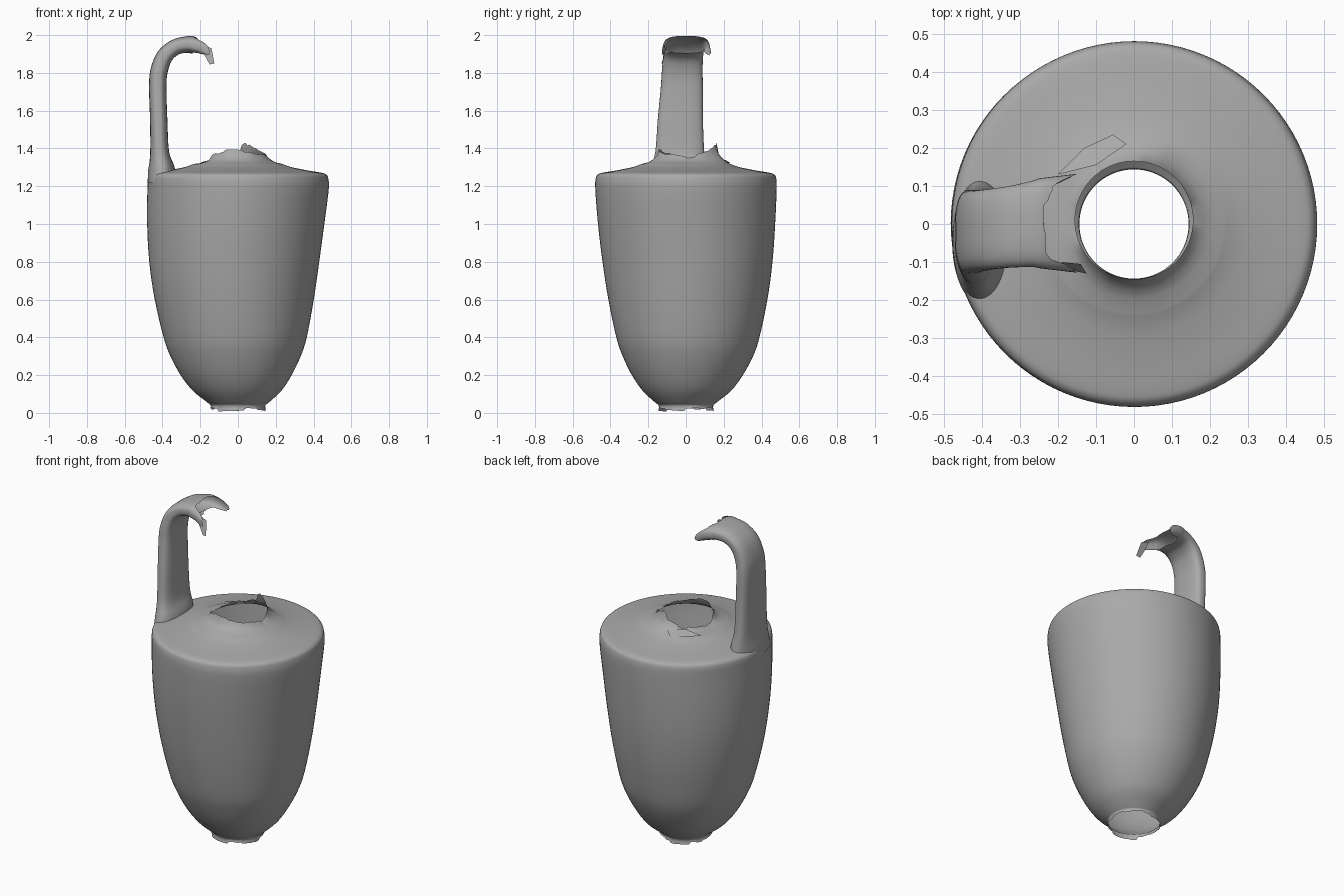
import bpy, math, random
from mathutils import Vector

if "Cube" in bpy.data.objects:
    bpy.data.objects.remove(bpy.data.objects["Cube"])

random.seed(4)
N = 96

# dark grey clay
clay = bpy.data.materials.new("dark_clay")
clay.diffuse_color = (0.4, 0.4, 0.4, 1)
clay.use_nodes = True
clay.node_tree.nodes["Principled BSDF"].inputs["Base Color"].default_value = clay.diffuse_color


def spline(pts, steps):
    """Catmull-Rom through tuples of any length."""
    out = []
    for i in range(len(pts) - 1):
        a, b, c, d = (Vector(pts[max(0, min(len(pts) - 1, i + k))]) for k in (-1, 0, 1, 2))
        for s in range(steps):
            t = s / steps
            out.append(0.5 * (2 * b + (c - a) * t + (2 * a - 5 * b + 4 * c - d) * t * t
                              + (3 * b - a - 3 * c + d) * t ** 3))
    out.append(Vector(pts[-1]))
    return out


def add_mesh(name, verts, faces):
    me = bpy.data.meshes.new(name)
    me.from_pydata(verts, [], faces)
    me.materials.append(clay)
    me.shade_smooth()
    bpy.context.collection.objects.link(bpy.data.objects.new(name, me))


def loft(name, rings):
    """Open tube through closed rings of equal length."""
    n = len(rings[0])
    faces = [(i * n + j, i * n + (j + 1) % n, (i + 1) * n + (j + 1) % n, (i + 1) * n + j)
             for i in range(len(rings) - 1) for j in range(n)]
    add_mesh(name, [p for r in rings for p in r], faces)


def at_angle(knots, a):
    """Linear lookup in evenly spaced values around the circle."""
    f = (a / (2 * math.pi) % 1) * len(knots)
    i = int(f)
    return knots[i % len(knots)] * (1 - f + i) + knots[(i + 1) % len(knots)] * (f - i)


def steps_noise(n, run, size):
    """Jagged broken-edge offsets that hold for short runs."""
    vals = [random.uniform(-size, size) for _ in range(n // run + 1)]
    return [vals[j // run] for j in range(n)]


angles = [2 * math.pi * j / N for j in range(N)]

# body: z, radius, centre x, centre y
wall = spline([(0.042, 0.145, 0, 0), (0.065, 0.175, 0, 0), (0.12, 0.237, -0.005, 0.005),
               (0.2, 0.294, -0.01, 0.007), (0.3, 0.345, -0.013, 0.01), (0.4, 0.379, -0.015, 0.01),
               (0.6, 0.421, -0.02, 0.01), (0.8, 0.45, -0.02, 0.008), (1.0, 0.469, -0.012, 0.003),
               (1.18, 0.48, 0, 0), (1.24, 0.478, 0, 0), (1.262, 0.467, 0, 0), (1.272, 0.44, 0, 0),
               (1.285, 0.36, 0, 0), (1.302, 0.28, 0, 0), (1.318, 0.235, 0, 0)], 4)
rings = []

# broken foot edge
foot = steps_noise(N, 4, 0.011)
for t in (1, 0.5):
    rings.append([((0.14 + 0.007 * t) * math.cos(a), (0.14 + 0.007 * t) * math.sin(a),
                   0.04 - t * (0.022 + foot[j])) for j, a in enumerate(angles)])
for z, r, cx, cy in wall:
    rings.append([(cx + r * math.cos(a), cy + r * math.sin(a), z) for a in angles])

# broken neck edge
heights = [1.36, 1.37, 1.385, 1.42, 1.385, 1.36, 1.34, 1.335, 1.335, 1.35, 1.37, 1.385, 1.385,
           1.38, 1.37, 1.365]
neck = steps_noise(N, 5, 0.012)
for t in (0.25, 0.5, 0.75, 1):
    ring = []
    for j, a in enumerate(angles):
        top = at_angle(heights, a) + (neck[j] if t == 1 else 0)
        if t == 1 and 20 <= j <= 22:
            top += 0.03
        r = 0.235 - 0.08 * (1 - (1 - t) ** 1.5)
        ring.append((r * math.cos(a), 0.01 + r * math.sin(a), 1.318 + (top - 1.318) * t ** 1.4))
    rings.append(ring)
loft("vase_body", rings)

# strap handle: x, z, half thickness, centre y, half width, roundness
path = spline([(-0.403, 1.22, 0.075, -0.045, 0.165, 1.0), (-0.405, 1.29, 0.071, -0.04, 0.15, 0.95),
               (-0.415, 1.38, 0.05, -0.033, 0.13, 0.75), (-0.42, 1.55, 0.046, -0.03, 0.12, 0.7),
               (-0.425, 1.72, 0.046, -0.022, 0.112, 0.7), (-0.418, 1.81, 0.046, -0.02, 0.108, 0.7),
               (-0.387, 1.89, 0.044, -0.015, 0.106, 0.7), (-0.33, 1.937, 0.042, -0.008, 0.107, 0.7),
               (-0.27, 1.95, 0.044, 0.0, 0.113, 0.7), (-0.25, 1.95, 0.046, 0.002, 0.118, 0.7)], 4)
M = 48
rings = []


def section(p, tan, ext=None):
    ring = []
    for j in range(M):
        a = 2 * math.pi * j / M
        c, s = math.cos(a), math.sin(a)
        u = math.copysign(abs(c) ** p[5], c) * p[4]
        v = math.copysign(abs(s) ** p[5], s) * p[2]
        e = ext[j] if ext else 0
        ring.append((p[0] + tan[1] * v + tan[0] * e, p[3] + u * (1 + e),
                     p[1] - tan[0] * v + tan[1] * e - 3.0 * e * e))
    return ring


for i, p in enumerate(path):
    a, b = path[max(i - 1, 0)], path[min(i + 1, len(path) - 1)]
    tan = Vector((b[0] - a[0], b[1] - a[1])).normalized()
    rings.append(section(p, tan))

# torn handle end with two longer side prongs
jag = steps_noise(M, 3, 0.014)
for t in (0.5, 1):
    rings.append(section(path[-1], tan, [t * (0.015 + 0.09 * abs(math.cos(2 * math.pi * j / M)) ** 4
                                              + jag[j]) for j in range(M)]))
rings = [r[::-1] for r in rings]  # face outward
loft("handle", rings)

# loose torn shards
add_mesh("neck_shard", [(-0.20, 0.13, 1.326), (-0.13, 0.20, 1.326), (-0.055, 0.235, 1.323),
                        (-0.02, 0.21, 1.338), (-0.10, 0.155, 1.35)][::-1], [(0, 1, 2, 3, 4)])
add_mesh("handle_shard", [(-0.19, -0.10, 1.95), (-0.14, -0.105, 1.93), (-0.125, -0.13, 1.85),
                          (-0.15, -0.125, 1.845), (-0.18, -0.12, 1.90)], [(0, 1, 2, 3, 4)])
